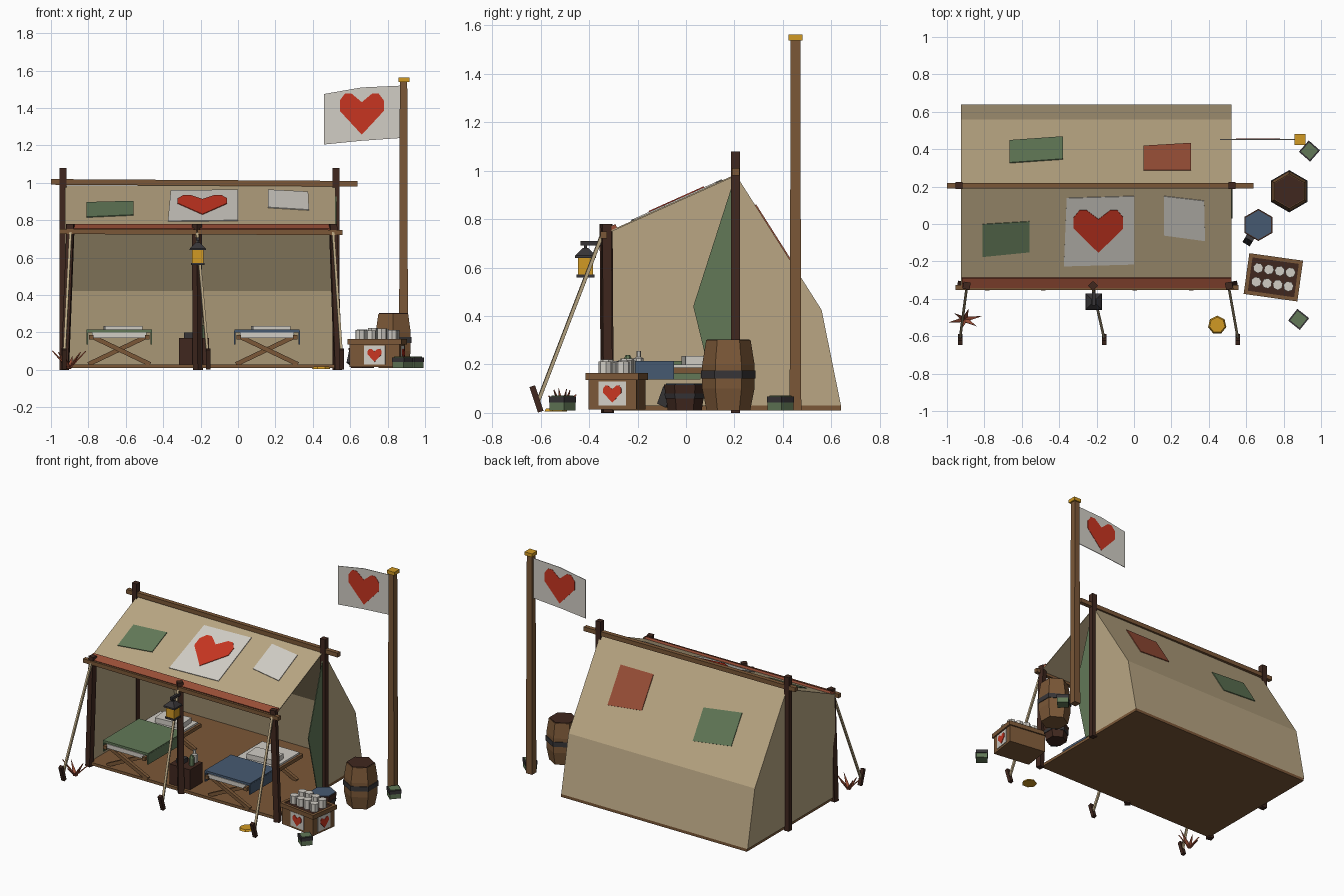
import bpy, bmesh, math, random
from mathutils import Matrix, Vector

default_cube = bpy.data.objects.get("Cube")
if default_cube:
    bpy.data.objects.remove(default_cube)
random.seed(4)


def material(name, red, green, blue):
    mat = bpy.data.materials.new(name)
    mat.use_nodes = True
    colour = [(c / 255) ** 2.2 for c in (red, green, blue)] + [1]
    mat.diffuse_color = colour
    mat.node_tree.nodes["Principled BSDF"].inputs["Base Color"].default_value = colour
    return mat


canvas = material("tan canvas", 184, 165, 130)
white = material("off white cloth", 208, 204, 196)
red = material("bright red", 198, 56, 38)
rust = material("rust red", 152, 80, 58)
green = material("sage green", 98, 120, 88)
blue = material("slate blue", 72, 90, 112)
wood = material("brown wood", 122, 88, 58)
dark = material("dark wood", 66, 44, 36)
gold = material("amber gold", 208, 152, 40)
metal = material("charcoal metal", 58, 56, 58)


def finish(name, bm, mat):
    bmesh.ops.recalc_face_normals(bm, faces=bm.faces)
    mesh = bpy.data.meshes.new(name)
    bm.to_mesh(mesh)
    bm.free()
    mesh.materials.append(mat)
    obj = bpy.data.objects.new(name, mesh)
    bpy.context.collection.objects.link(obj)
    return obj


def box(name, mat, centre, size, turn=0):
    bm = bmesh.new()
    place = Matrix.Translation(centre) @ Matrix.Rotation(turn, 4, "Z") @ Matrix.Diagonal((*size, 1))
    bmesh.ops.create_cube(bm, size=1, matrix=place)
    return finish(name, bm, mat)


def beam(name, mat, start, end, width):
    start, end = Vector(start), Vector(end)
    along = end - start
    place = Matrix.Translation((start + end) / 2) @ along.to_track_quat("Z", "Y").to_matrix().to_4x4()
    bm = bmesh.new()
    bmesh.ops.create_cube(bm, size=1, matrix=place @ Matrix.Diagonal((width, width, along.length, 1)))
    return finish(name, bm, mat)


def turned(name, mat, x, y, profile, sides=6, turn=math.pi / 2):
    """Stack of polygon rings given as (height, radius)."""
    bm = bmesh.new()
    rings = []
    for z, radius in profile:
        angles = [turn + math.tau * i / sides for i in range(sides)]
        rings.append([bm.verts.new((x + radius * math.cos(a), y + radius * math.sin(a), z)) for a in angles])
    for low, high in zip(rings, rings[1:]):
        for i in range(sides):
            j = (i + 1) % sides
            bm.faces.new((low[i], low[j], high[j], high[i]))
    bm.faces.new(rings[0])
    bm.faces.new(rings[-1])
    return finish(name, bm, mat)


def sheet(name, mat, points, thick=.006, lift=0):
    """Flat polygon thickened along its normal, starting at lift."""
    bm = bmesh.new()
    points = [Vector(p) for p in points]
    normal = sum((a.cross(b) for a, b in zip(points, points[1:] + points[:1])), Vector()).normalized()
    low = [bm.verts.new(p + normal * lift) for p in points]
    high = [bm.verts.new(p + normal * (lift + thick)) for p in points]
    bm.faces.new(high)
    bm.faces.new(low[::-1])
    for i in range(len(points)):
        j = (i + 1) % len(points)
        bm.faces.new((low[i], low[j], high[j], high[i]))
    return finish(name, bm, mat)


def heart(name, origin, across, up, size, thick=.004, lift=.005):
    half = [(0, .24), (.24, .44), (.38, .44), (.5, .28), (.5, .04)]
    outline = [(0, -.5)] + half[:0:-1] + [half[0]] + [(-a, b) for a, b in half[1:]]
    outline = [outline[0]] + outline[1:5] + [half[0]] + outline[6:]
    points = [Vector(origin) + Vector(across) * a * size + Vector(up) * b * size for a, b in outline]
    return sheet(name, red, points, thick, lift)


# Tent shell
LEFT, RIGHT, FRONT, RIDGE = -.92, .52, -.33, .205


def roof(x, y):
    drop = (RIDGE - y) * .449 if y < RIDGE else (y - RIDGE) * 1.577
    return x, y, .985 - drop


def patch(name, mat, corners, thick=.005):
    return sheet(name, mat, [roof(x, y) for x, y in corners], thick)


def panel(name, low, high):
    points = [(LEFT, *low), (RIGHT, *low), (RIGHT, *high), (LEFT, *high)]
    return sheet(name, canvas, points, lift=-.006)


eave, peak, knee, hem = (FRONT, .745), (RIDGE, .985), (.56, .425), (.64, .03)
panel("front_roof", eave, peak)
panel("back_roof", peak, knee)
panel("back_wall", knee, hem)
sheet("left_wall", canvas, [(LEFT, y, z) for y, z in (eave, peak, knee, hem, (FRONT, .03))])
sheet("right_wall", canvas, [(RIGHT, y, z) for y, z in (peak, knee, hem, (RIDGE, .03))])
sheet("door_flap", green, [(RIGHT, y, z) for y, z in (peak, (.03, .44), (.13, .03), (RIDGE, .03))])
box("floor", wood, ((LEFT + RIGHT) / 2, .155, .02), (RIGHT - LEFT, .97, .02))

# Roof patches and trim
patch("eave_trim", rust, [(LEFT, -.335), (RIGHT, -.335), (RIGHT, -.285), (LEFT, -.285)], .016)
patch("green_front_patch", green, [(-.81, -.175), (-.56, -.15), (-.56, .015), (-.81, 0)])
patch("white_heart_patch", white, [(-.375, -.225), (0, -.215), (0, .15), (-.36, .14)])
patch("small_white_patch", white, [(.16, -.06), (.38, -.09), (.375, .125), (.16, .15)])
patch("green_back_patch", green, [(-.665, .325), (-.38, .345), (-.38, .465), (-.665, .445)])
patch("rust_back_patch", rust, [(.05, .285), (.305, .285), (.305, .43), (.05, .415)])
heart("roof_heart", roof(-.19, -.03), (1, 0, 0), Vector((0, .535, .24)).normalized(), .265)

# Timber frame
for side, x in (("left", -.935), ("right", .525)):
    beam(side + "_ridge_post", dark, (x, RIDGE, 0), (x, RIDGE, 1.08), .038)
beam("ridge_beam", wood, (-1, RIDGE, 1.005), (.64, RIDGE, .995), .03)
beam("front_beam", wood, (-.955, -.34, .74), (.56, -.34, .735), .028)

# Front posts with guy ropes and stakes
for side, foot, top, peg in (("left", -.925, -.895, -.93), ("middle", -.215, -.22, -.16), ("right", .535, .508, .555)):
    beam(side + "_front_post", dark, (foot, -.325, 0), (top, -.33, .78), .038)
    beam(side + "_guy_rope", canvas, (top, -.345, .74), (peg, -.61, .05), .014)
    beam(side + "_stake", dark, (peg, -.635, .11), (peg, -.6, .005), .024)

# Hanging lantern
beam("lantern_hook", metal, (-.215, -.34, .7), (-.215, -.435, .7), .018)
beam("lantern_chain", metal, (-.215, -.415, .7), (-.215, -.415, .66), .012)
for name, mat, profile in (("lantern_base", metal, [(.56, .052), (.572, .052)]),
                           ("lantern_glass", gold, [(.572, .045), (.64, .045)]),
                           ("lantern_cap", metal, [(.64, .062), (.65, .06), (.68, .018)])):
    turned(name, mat, -.215, -.415, profile, sides=4, turn=math.pi / 4)


# Camp beds
def cot(name, x, cover, split):
    for side in (-1, 1):
        beam(name + "_rail", wood, (x + side * .15, -.355, .175), (x + side * .15, .27, .175), .024)
        drape = x + side * .172
        box(name + "_blanket_side", cover, (drape, (split - .34) / 2, .172), (.008, split + .34, .07))
    for y in (-.31, .21):
        for side in (-1, 1):
            beam(name + "_leg", wood, (x - side * .165, y + side * .012, .03), (x + side * .15, y + side * .012, .18), .024)
    box(name + "_mattress", white, (x, -.045, .185), (.29, .6, .03))
    box(name + "_blanket", cover, (x, (split - .34) / 2, .207), (.35, split + .34, .016))
    box(name + "_pillow", white, (x + .02, split + .1, .215), (.2, .12, .04), .08)


cot("green_cot", -.635, green, .06)
cot("blue_cot", .155, blue, -.05)

# Medicine chest and bottles
box("medicine_chest", dark, (-.235, -.24, .1), (.16, .14, .14))
turned("white_bottle", white, -.2, -.195, [(.17, .02), (.225, .02), (.23, .01), (.255, .01)])
turned("green_bottle", green, -.19, -.24, [(.17, .018), (.22, .018), (.24, .008)])
box("metal_tin", metal, (-.265, -.24, .185), (.05, .06, .03))

# Supply crate, turned slightly
turn = math.radians(-8)
spin = Matrix.Translation((.745, -.285, 0)) @ Matrix.Rotation(turn, 4, "Z")
box("crate_body", wood, spin @ Vector((0, 0, .08)), (.27, .2, .13), turn)
for side in (-1, 1):
    box("crate_long_rim", wood, spin @ Vector((0, side * .1, .15)), (.29, .02, .03), turn)
    box("crate_short_rim", wood, spin @ Vector((side * .135, 0, .15)), (.02, .2, .03), turn)
box("crate_inside", dark, spin @ Vector((0, 0, .15)), (.26, .19, .015), turn)
for name, face, across in (("front", (0, -.1, .08), (1, 0, 0)), ("right", (.135, 0, .08), (0, 1, 0))):
    origin, across, up = spin @ Vector(face), spin.to_3x3() @ Vector(across), Vector((0, 0, .05))
    corners = [origin + across * a * .057 + up * b for a, b in ((-1, -1), (1, -1), (1, 1), (-1, 1))]
    sheet("crate_" + name + "_panel", white, corners, .004)
    heart("crate_" + name + "_heart", origin, across, (0, 0, 1), .075, lift=.004)
for column in range(4):
    for row in range(2):
        spot = spin @ Vector((column * .058 - .087, row * .075 - .037, 0))
        turned("bandage_roll", white, spot.x, spot.y, [(.155, .028), (.21 + random.random() * .015, .028)], 7, random.random())

# Barrel and bucket
turned("barrel", wood, .83, .175, [(.01, .09), (.1, .108), (.2, .108), (.3, .092)])
turned("barrel_band", metal, .83, .175, [(.143, .113), (.176, .113)])
turned("barrel_lid", dark, .83, .175, [(.3, .088), (.304, .088)])
turned("bucket", dark, .665, -.005, [(.01, .07), (.118, .086)])
turned("bucket_band", metal, .665, -.005, [(.06, .081), (.08, .084)])
turned("bucket_water", blue, .665, -.005, [(.118, .078), (.122, .078)])
beam("metal_scoop", metal, (.61, -.09, .03), (.625, -.065, .1), .045)

# Flagpole and flag
turned("flagpole", wood, .885, .452, [(.01, .034), (1.54, .028)], 4, math.pi / 4)
box("pole_cap", gold, (.887, .452, 1.55), (.058, .058, .024))
outline = [(.46, 1.205), (.66, 1.225), (.875, 1.24), (.875, 1.52), (.66, 1.51), (.46, 1.475)]
sheet("flag", white, [(x, .452, z) for x, z in outline], .004, -.002)
heart("flag_heart", (.662, .452, 1.375), (1, 0, 0), (0, 0, 1), .235, .008, -.004)

# Small tins, dry plant and fallen leaf
for x, y, angle in ((.938, .39, .85), (.88, -.51, .9)):
    box("tin_body", green, (x, y, .027), (.075, .075, .035), angle)
    box("tin_rim", metal, (x, y, .055), (.08, .08, .025), angle)
    box("tin_lid", green, (x, y, .068), (.064, .064, .006), angle)
for i in range(6):
    angle = i * math.tau / 6 + .3
    out, side = Vector((math.cos(angle), math.sin(angle) * .6, 0)), Vector((-math.sin(angle), math.cos(angle), 0))
    base = Vector((-.905, -.51, .01))
    tip = base + out * random.uniform(.06, .1) + Vector((0, 0, random.uniform(.06, .1)))
    sheet("plant_blade", rust, [base - side * .014, base + side * .014, tip])
turned("fallen_leaf", gold, .445, -.54, [(.005, .05), (.018, .042)], 7)
